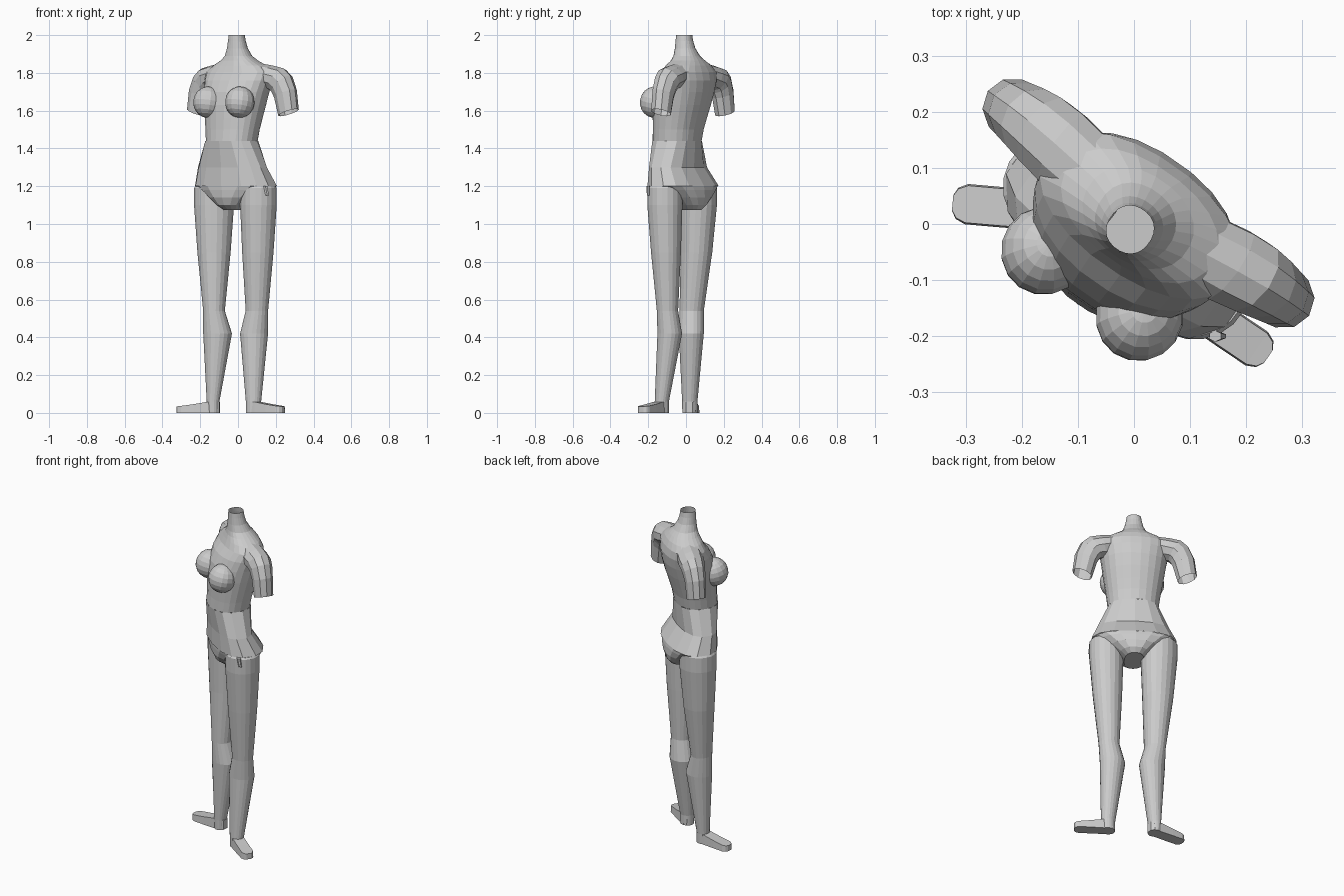
import bpy, bmesh, math
from mathutils import Vector, Matrix

TURN = math.radians(-35)          # the whole body stands turned about z


def loft(name, rings, caps=(False, False), turn=0.0, loc=(0, 0, 0)):
    """Skin a list of equal-sized point rings."""
    bm = bmesh.new()
    rows = [[bm.verts.new(p) for p in ring] for ring in rings]
    n = len(rows[0])
    for a, b in zip(rows, rows[1:]):
        for i in range(n):
            j = (i + 1) % n
            bm.faces.new((a[i], a[j], b[j], b[i]))
    if caps[0]:
        bm.faces.new(rows[0][::-1])
    if caps[1]:
        bm.faces.new(rows[-1])
    bmesh.ops.recalc_face_normals(bm, faces=bm.faces)
    return finish(name, bm, turn, loc)


def finish(name, bm, turn=0.0, loc=(0, 0, 0)):
    me = bpy.data.meshes.new(name)
    bm.to_mesh(me)
    bm.free()
    ob = bpy.data.objects.new(name, me)
    bpy.context.collection.objects.link(ob)
    ob.rotation_euler.z = turn
    ob.location = loc
    return ob


def oval(z, x, y, rx, ry, n, p=2.0):
    """Horizontal superellipse ring."""
    pts = []
    for i in range(n):
        t = 2 * math.pi * (i + 0.5) / n
        c, s = math.cos(t), math.sin(t)
        pts.append((x + rx * math.copysign(abs(c) ** (2 / p), c),
                    y + ry * math.copysign(abs(s) ** (2 / p), s), z))
    return pts


def body(name, rows, n, p, caps=(False, False)):
    """Rows are z, half width, front y, back y."""
    rings = [oval(z, 0, (f + b) / 2, a, (b - f) / 2, n, p) for z, a, f, b in rows]
    return loft(name, rings, caps, TURN)


# upper torso and open neck
body("upper_torso", [
    (1.44, .142, -.175, .060), (1.50, .150, -.170, .070),
    (1.56, .160, -.168, .088), (1.63, .172, -.165, .110),
    (1.70, .183, -.152, .128), (1.76, .195, -.125, .135),
    (1.805, .200, -.090, .126), (1.84, .155, -.075, .110),
    (1.865, .105, -.066, .092), (1.89, .073, -.061, .070),
    (1.93, .055, -.057, .046), (1.97, .046, -.055, .034),
    (2.0, .041, -.054, .030)], 24, 2.2)

# waist flaring to the hip rim
body("waist", [(1.20, .243, -.155, .118), (1.30, .206, -.155, .052),
               (1.44, .142, -.175, .060)], 14, 2.4)

# briefs-shaped pelvis
body("pelvis", [(1.075, .055, -.095, .090), (1.10, .090, -.130, .112),
                (1.14, .145, -.147, .122), (1.18, .205, -.150, .120),
                (1.20, .236, -.150, .116)], 18, 2.4, (True, False))

# breasts
for side, label in ((-1, "left"), (1, "right")):
    bm = bmesh.new()
    bmesh.ops.create_uvsphere(
        bm, u_segments=16, v_segments=10, radius=1,
        matrix=Matrix.Translation((side * .103, -.130, 1.645))
        @ Matrix.Rotation(math.radians(-12), 4, 'X')
        @ Matrix.Diagonal((.078, .080, .083, 1)))
    finish(label + "_breast", bm, TURN)

# arm stubs, open at the cut: x, y, z, tilt, radius, depth radius
ARM = [(.09, .025, 1.800, 10, .055, .070), (.18, .037, 1.776, 18, .066, .074),
       (.225, .043, 1.765, 32, .070, .070), (.252, .045, 1.740, 48, .071, .064),
       (.275, .045, 1.690, 68, .066, .058), (.295, .045, 1.590, 70, .058, .054)]
for side, label in ((-1, "left"), (1, "right")):
    rings = []
    for x, y, z, tilt, r, d in ARM:
        t = math.radians(tilt)
        ring = []
        for i in range(10):
            a = 2 * math.pi * i / 10
            ring.append((side * (x + r * math.cos(a) * math.sin(t)),
                         y + d * math.sin(a),
                         z + r * math.cos(a) * math.cos(t)))
        rings.append(ring)
    loft(label + "_arm_stub", rings, (True, False), TURN)

# legs: z, x, y, rx, ry
LEGS = {
    "left_leg": [(0, -.132, .020, .033, .040), (.06, -.132, .020, .034, .041),
                 (.42, -.108, .028, .077, .067), (.54, -.127, .030, .058, .065),
                 (.85, -.127, .055, .089, .085), (1.10, -.127, .066, .107, .099),
                 (1.19, -.127, .066, .107, .099), (1.20, -.127, .066, .100, .092)],
    "right_leg": [(0, .082, -.128, .040, .037), (.06, .082, -.128, .041, .038),
                  (.42, .085, -.086, .075, .066), (.54, .100, -.098, .060, .057),
                  (.85, .105, -.106, .084, .080), (1.10, .108, -.112, .098, .094),
                  (1.19, .108, -.112, .098, .094), (1.20, .108, -.112, .091, .087)]}
for name, rows in LEGS.items():
    loft(name, [oval(*r, 20) for r in rows], (True, True))

# feet: distance forward, half width, top height
FOOT = [(-.037, .018, .058), (-.022, .033, .060), (.03, .035, .058),
        (.10, .036, .046), (.165, .036, .037), (.182, .028, .035), (.190, .014, .034)]
for name, loc, ang in (("left_foot", (-.134, .021, 0), 175),
                       ("right_foot", (.082, -.130, 0), -34)):
    rings = [[(x, -w, 0), (x, w, 0), (x, w * .92, h), (x, -w * .92, h)]
             for x, w, h in FOOT]
    loft(name, rings, (True, True), math.radians(ang), loc)

# small tab hanging below the hip rim
loft("hip_tab", [oval(1.15, .155, -.200, .010, .007, 6),
                 oval(1.20, .145, -.200, .012, .010, 6)], (True, True))
